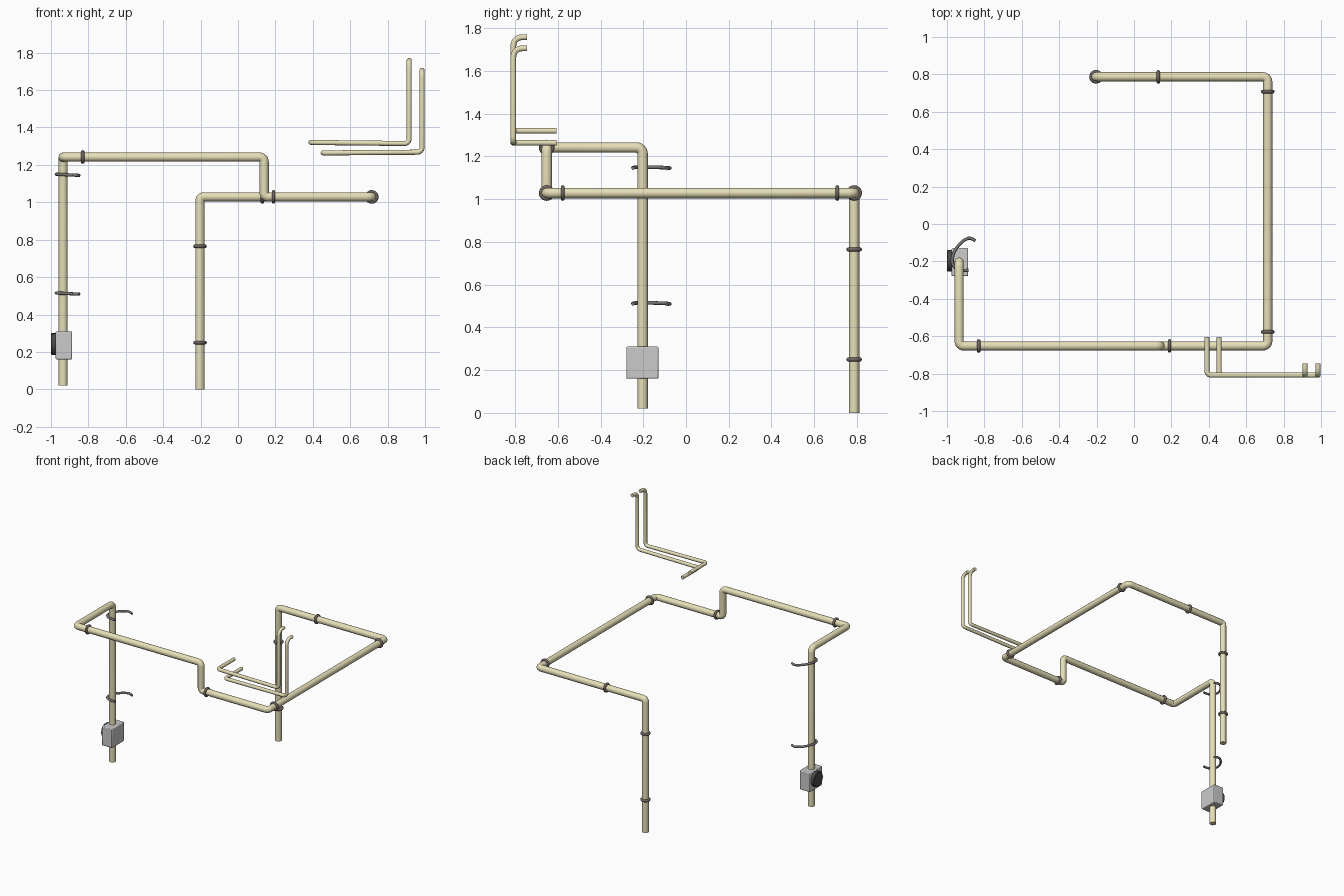
import bpy, math
from mathutils import Vector

if "Cube" in bpy.data.objects:
    bpy.data.objects.remove(bpy.data.objects["Cube"])


def material(name, rgb):
    m = bpy.data.materials.new(name)
    m.diffuse_color = (*rgb, 1)
    m.use_nodes = True
    m.node_tree.nodes["Principled BSDF"].inputs["Base Color"].default_value = m.diffuse_color
    return m


CREAM = material("cream_pipe", (0.80, 0.74, 0.48))
BROWN = material("brown_clamp", (0.16, 0.13, 0.12))
DARK = material("dark_knob", (0.07, 0.07, 0.07))
STEEL = material("dark_steel", (0.20, 0.18, 0.18))


def finish(ob, name, mat=None):
    ob.name = name
    if mat:
        ob.data.materials.append(mat)
    bpy.ops.object.select_all(action='DESELECT')
    ob.select_set(True)
    bpy.context.view_layer.objects.active = ob
    if ob.type == 'CURVE':
        bpy.ops.object.convert(target='MESH')
        ob = bpy.context.object
    bpy.ops.object.shade_smooth_by_angle(angle=math.radians(40))
    return ob


def rounded(points, bends, steps=6):
    """Polyline whose inner corners are replaced by 90-degree style arcs."""
    p = [Vector(q) for q in points]
    out = [p[0]]
    for i in range(1, len(p) - 1):
        a = (p[i - 1] - p[i]).normalized()
        b = (p[i + 1] - p[i]).normalized()
        r = bends[i - 1]
        for k in range(steps + 1):
            t = math.pi / 2 * k / steps
            out.append(p[i] + a * r * (1 - math.sin(t)) + b * r * (1 - math.cos(t)))
    return out + [p[-1]]


def tube(name, pts, radius, mat, kind='POLY'):
    cu = bpy.data.curves.new(name, 'CURVE')
    cu.dimensions = '3D'
    cu.bevel_depth = radius
    cu.bevel_resolution = 4
    cu.resolution_u = 5
    cu.use_fill_caps = True
    s = cu.splines.new(kind)
    s.points.add(len(pts) - 1)
    for sp, q in zip(s.points, pts):
        sp.co = (*q, 1)
    if kind == 'NURBS':
        s.order_u = 3
        s.use_endpoint_u = True
    ob = bpy.data.objects.new(name, cu)
    bpy.context.collection.objects.link(ob)
    return finish(ob, name, mat)


# main pipe run
XL, XR, XB, XS = -0.935, 0.715, -0.203, 0.14
YV, YF, YB = -0.203, -0.652, 0.787
ZU, ZL = 1.242, 1.029
main = [(XL, YV, 0.02), (XL, YV, ZU), (XL, YF, ZU), (XS, YF, ZU), (XS, YF, ZL),
        (XR, YF, ZL), (XR, YB, ZL), (XB, YB, ZL), (XB, YB, 0)]
tube("main_pipe", rounded(main, [.03, .025, .025, .02, .025, .025, .02]), 0.0245, CREAM)

# two thin pipes side by side
for i, (xl, xr, zl, zr, zt) in enumerate([(0.39, 0.915, 1.32, 1.314, 1.758),
                                          (0.455, 0.984, 1.264, 1.268, 1.706)]):
    path = [(xl, -0.605, zl), (xl, -0.808, zl), (xr, -0.808, zr),
            (xr, -0.808, zt), (xr, -0.745, zt)]
    tube(f"thin_pipe_{i + 1}", rounded(path, [.022, .025, .04]), 0.0135, CREAM)

# clamp rings around the main pipe
H = math.pi / 2
rings = [((XB, YB, 0.765), (0, 0, 0)), ((XB, YB, 0.25), (0, 0, 0)),
         ((0.13, YB, ZL), (0, H, 0)), ((0.19, YF, ZL), (0, H, 0)),
         ((-0.83, YF, ZU), (0, H, 0)),
         ((XR, 0.708, ZL), (H, 0, 0)), ((XR, -0.577, ZL), (H, 0, 0))]
for i, (loc, rot) in enumerate(rings):
    bpy.ops.mesh.primitive_torus_add(location=loc, rotation=rot, major_radius=0.027,
                                     minor_radius=0.0095, major_segments=24, minor_segments=10)
    finish(bpy.context.object, f"clamp_ring_{i + 1}", BROWN)

# open hooks on the left upright
hook = [(-0.885, -0.247), (-0.935, -0.252), (-0.972, -0.222), (-0.972, -0.17),
        (-0.945, -0.12), (-0.905, -0.082), (-0.872, -0.072), (-0.848, -0.09)]
for i, z in enumerate((1.148, 0.513)):
    pts = [(x, y, z - 0.05 * (x + 0.93)) for x, y in hook]
    tube(f"wall_hook_{i + 1}", pts, 0.0085, STEEL, 'NURBS')

# valve box with its round knob
bpy.ops.mesh.primitive_cube_add(size=1, location=(-0.931, -0.204, 0.235))
box = bpy.context.object
box.scale = (0.088, 0.15, 0.15)
bpy.ops.object.transform_apply(location=False, rotation=False, scale=True)
bev = box.modifiers.new("bevel", 'BEVEL')
bev.width = 0.006
bev.segments = 2
finish(box, "valve_box")

bpy.ops.mesh.primitive_cylinder_add(vertices=24, radius=0.058, depth=0.03,
                                    location=(-0.985, -0.197, 0.242), rotation=(0, H, 0))
knob = bpy.context.object
bev = knob.modifiers.new("bevel", 'BEVEL')
bev.width = 0.004
bev.limit_method = 'ANGLE'
finish(knob, "valve_knob", DARK)
